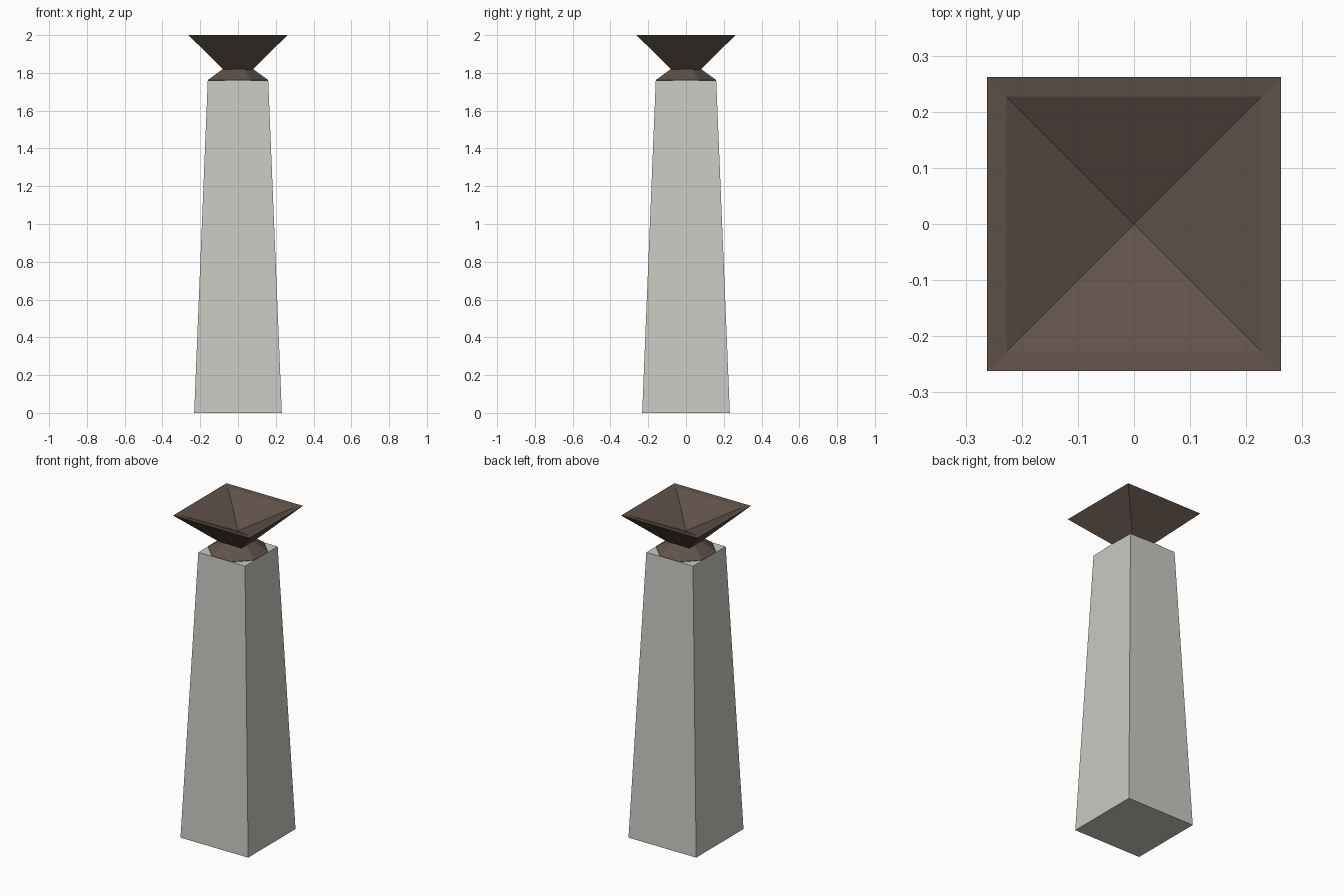
import bpy, bmesh, math

if "Cube" in bpy.data.objects:
    bpy.data.objects.remove(bpy.data.objects["Cube"])


def material(name, rgb):
    m = bpy.data.materials.new(name)
    m.diffuse_color = (*rgb, 1.0)
    m.use_nodes = True
    m.node_tree.nodes["Principled BSDF"].inputs["Base Color"].default_value = m.diffuse_color
    return m


def loft(name, sides, rings, mat, apex=None):
    """Stack flat-sided rings of (half width, z); close the top flat or with a point."""
    bm = bmesh.new()
    loops = []
    for half, z in rings:
        r = half / math.cos(math.pi / sides)
        loops.append([bm.verts.new((r * math.cos(math.tau * (i + 0.5) / sides),
                                    r * math.sin(math.tau * (i + 0.5) / sides), z))
                      for i in range(sides)])
    bm.faces.new(loops[0][::-1])
    for a, b in zip(loops, loops[1:]):
        for i in range(sides):
            j = (i + 1) % sides
            bm.faces.new((a[i], a[j], b[j], b[i]))
    top = loops[-1]
    if apex is None:
        bm.faces.new(top)
    else:
        tip = bm.verts.new((0, 0, apex))
        for i in range(sides):
            bm.faces.new((top[i], top[(i + 1) % sides], tip))
    mesh = bpy.data.meshes.new(name)
    bm.to_mesh(mesh)
    bm.free()
    mesh.materials.append(mat)
    obj = bpy.data.objects.new(name, mesh)
    bpy.context.collection.objects.link(obj)
    return obj


stone = material("pale grey stone", (0.59, 0.59, 0.55))
bronze = material("dark brown metal", (0.115, 0.084, 0.066))

# Tapered square pillar
loft("pillar", 4, [(0.232, 0.0), (0.16, 1.76)], stone)

# Eight-sided collar between pillar and bowl
loft("collar", 8, [(0.16, 1.757), (0.16, 1.762), (0.08, 1.82)], bronze)

# Square flared bowl: gently sloped rim and a pointed hollow
loft("bowl", 4, [(0.078, 1.818), (0.262, 2.0), (0.227, 1.995)], bronze, apex=1.875)
